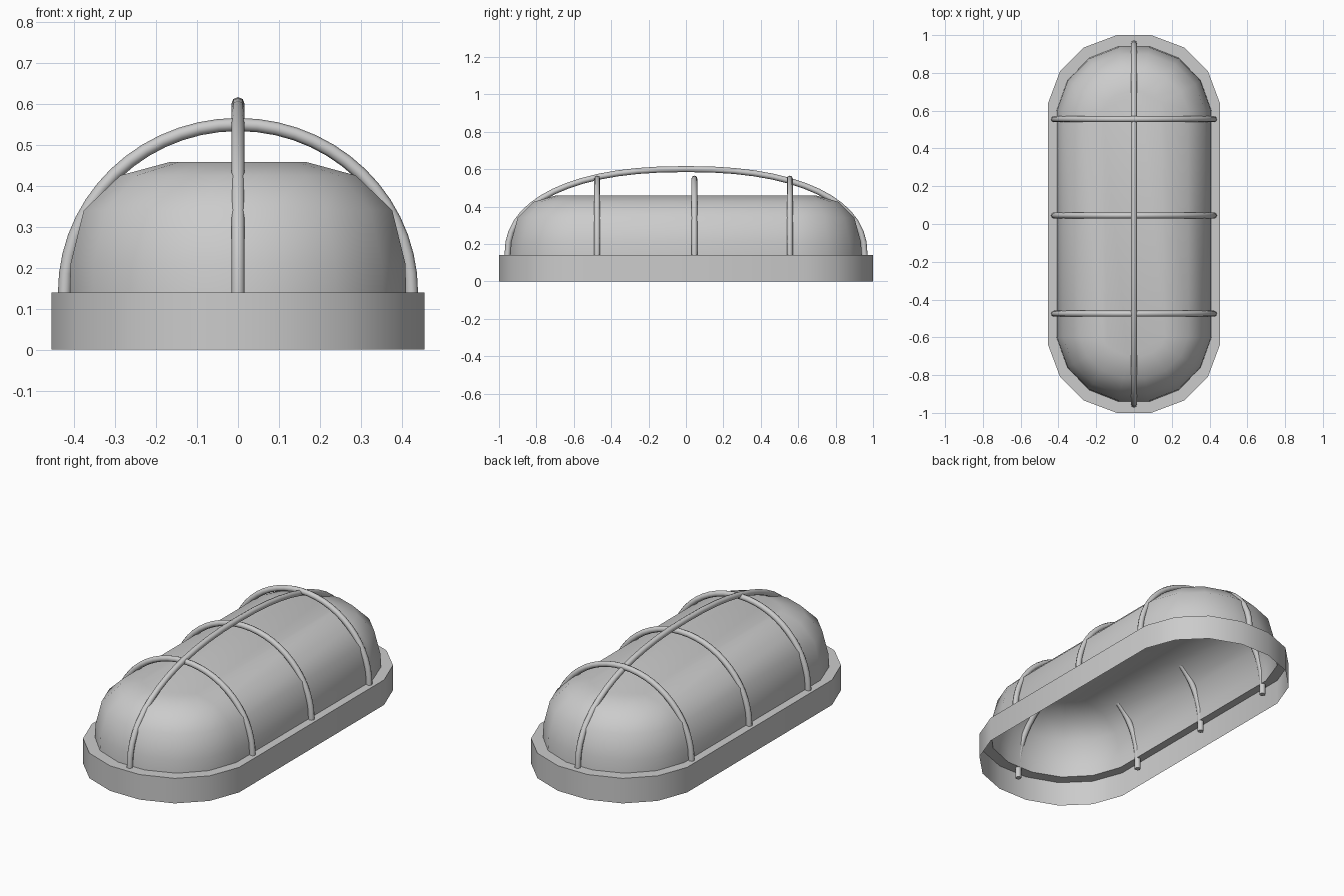
import bpy, bmesh
from math import sin, cos, pi, radians

if "Cube" in bpy.data.objects:
    bpy.data.objects.remove(bpy.data.objects["Cube"])

# One quarter of the faceted rounded end, as fractions of half width / end depth
END = [(1, 0), (0.86, 0.47), (0.58, 0.82), (0.2, 1)]


def outline(hx, hy, yc, z):
    """Elongated outline with seven facets on each rounded end."""
    right = [(hx * u, yc + (hy - yc) * v, z) for u, v in END]
    back = right + [(-x, y, z) for x, y, z in reversed(right)]
    return back + [(-x, -y, z) for x, y, z in back]


def loft(name, rings, cap):
    bm = bmesh.new()
    loops = [[bm.verts.new(p) for p in outline(*r)] for r in rings]
    n = len(loops[0])
    for a, b in zip(loops, loops[1:]):
        for i in range(n):
            j = (i + 1) % n
            bm.faces.new((a[i], a[j], b[j], b[i]))
    if cap:
        bm.faces.new(loops[-1])
    me = bpy.data.meshes.new(name)
    bm.to_mesh(me)
    bm.free()
    finish(name, me)


def finish(name, me):
    ob = bpy.data.objects.new(name, me)
    bpy.context.collection.objects.link(ob)
    bpy.ops.object.select_all(action='DESELECT')
    ob.select_set(True)
    bpy.context.view_layer.objects.active = ob
    if me.id_type == 'CURVE':
        bpy.ops.object.convert(target='MESH')
    bpy.ops.object.shade_smooth_by_angle(angle=radians(50))


def wire(name, half, top, power, place, steps=28):
    """Round bar along a half superellipse, with feet sunk into the rim."""
    e = 2 / power
    pts = [(half, 0.08)]
    for i in range(steps + 1):
        t = pi * i / steps
        c, s = cos(t), max(sin(t), 0)
        pts.append((half * (1 if c > 0 else -1) * abs(c) ** e,
                    0.14 + (top - 0.14) * s ** e))
    pts.append((-half, 0.08))
    cu = bpy.data.curves.new(name, 'CURVE')
    cu.dimensions = '3D'
    cu.bevel_depth = 0.016
    cu.bevel_resolution = 2
    cu.use_fill_caps = True
    sp = cu.splines.new('POLY')
    sp.points.add(len(pts) - 1)
    for p, (d, z) in zip(sp.points, pts):
        p.co = (*place(d, z), 1)
    finish(name, cu)


# Hollow base rim, open underneath
loft("base_rim", [(0.455, 1.0, 0.64, 0), (0.455, 1.0, 0.64, 0.14),
                  (0.41, 0.94, 0.60, 0.14)], False)

# Domed cover shell
loft("dome_cover", [(0.41, 0.94, 0.60, 0.14), (0.408, 0.935, 0.60, 0.21),
                    (0.376, 0.90, 0.60, 0.34), (0.287, 0.815, 0.60, 0.425),
                    (0.165, 0.70, 0.60, 0.458)], True)

# Guard cage: three cross hoops and one lengthwise bar
for k, y in enumerate((-0.475, 0.045, 0.555)):
    wire(f"cross_hoop_{k + 1}", 0.423, 0.549, 2.0, lambda d, z, y=y: (d, y, z))
wire("long_bar", 0.955, 0.6, 2.3, lambda d, z: (0, d, z))
